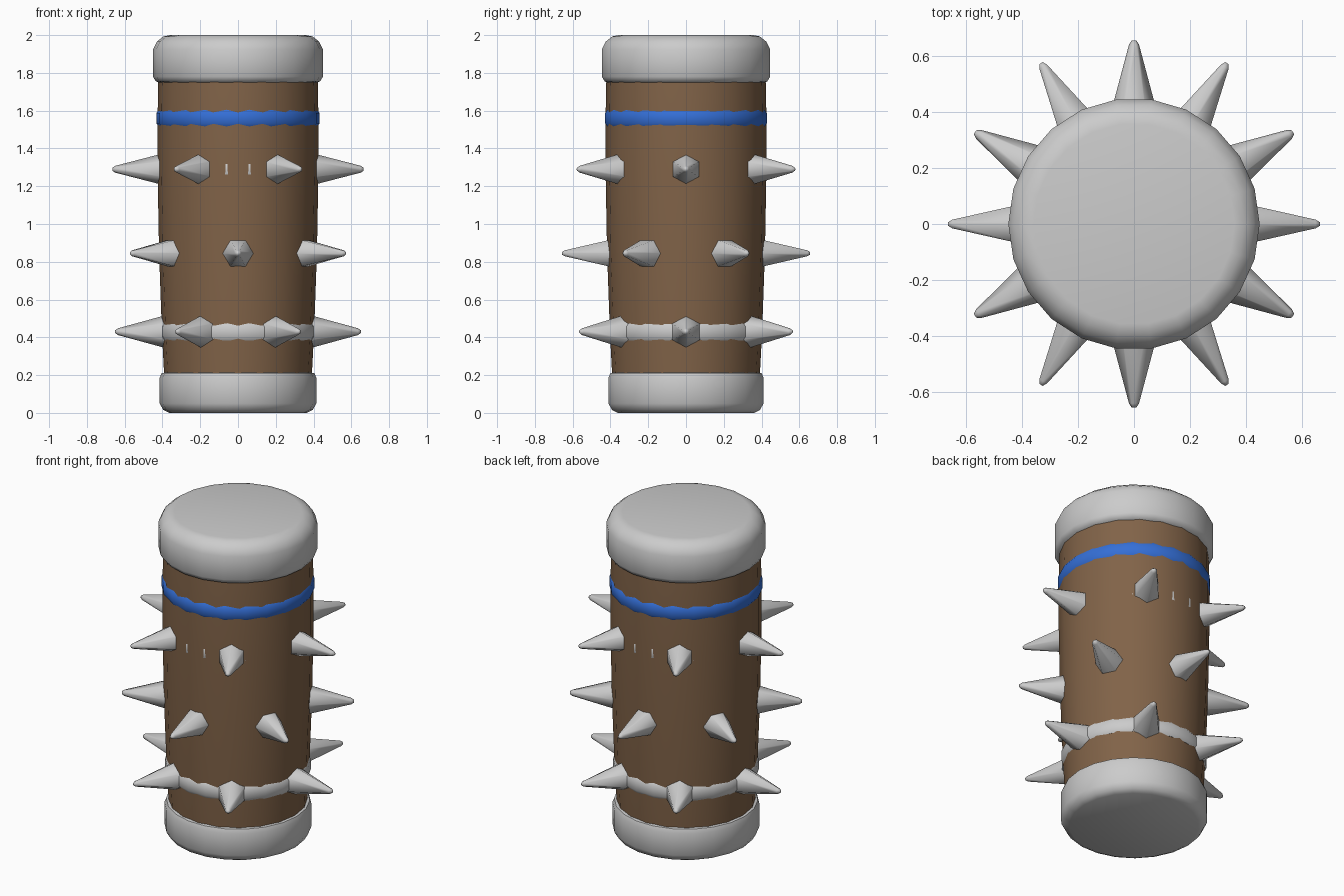
import bpy, bmesh
from math import radians, cos, sin, tau
from mathutils import Matrix

if "Cube" in bpy.data.objects:
    bpy.data.objects.remove(bpy.data.objects["Cube"])


def material(name, color):
    m = bpy.data.materials.new(name)
    m.diffuse_color = color
    m.use_nodes = True
    m.node_tree.nodes["Principled BSDF"].inputs["Base Color"].default_value = m.diffuse_color
    return m


def lathe(name, profile, sides, mat=None, closed=False, matrix=None, smooth=40):
    """Spin (radius, height) points round z; open profiles get end caps."""
    bm = bmesh.new()
    rings = [[bm.verts.new((r * cos(tau * i / sides), r * sin(tau * i / sides), z))
              for i in range(sides)] for r, z in profile]
    pairs = list(zip(rings, rings[1:]))
    if closed:
        pairs.append((rings[-1], rings[0]))
    else:
        bm.faces.new(rings[0][::-1])
        bm.faces.new(rings[-1])
    for a, b in pairs:
        for i in range(sides):
            j = (i + 1) % sides
            bm.faces.new((a[i], a[j], b[j], b[i]))
    bmesh.ops.recalc_face_normals(bm, faces=bm.faces)
    if matrix:
        bm.transform(matrix)
    me = bpy.data.meshes.new(name)
    bm.to_mesh(me)
    bm.free()
    for p in me.polygons:
        p.use_smooth = True
    me.set_sharp_from_angle(angle=radians(smooth))
    ob = bpy.data.objects.new(name, me)
    bpy.context.collection.objects.link(ob)
    if mat:
        me.materials.append(mat)
    return ob


wood = material("wood", (0.22, 0.125, 0.065, 1))
blue = material("blue", (0.035, 0.16, 0.68, 1))

# Slightly barrelled wooden post
lathe("post", [(0.385, 0.1), (0.392, 0.22), (0.403, 0.43), (0.418, 0.85),
               (0.426, 1.29), (0.426, 1.56), (0.422, 1.76), (0.415, 1.9)], 20, wood)

# End caps
lathe("bottom_cap", [(0.365, 0), (0.395, 0.015), (0.415, 0.05), (0.415, 0.185),
                     (0.405, 0.21), (0.37, 0.217)], 22)
lathe("top_cap", [(0.40, 1.742), (0.435, 1.755), (0.45, 1.78), (0.45, 1.925),
                  (0.43, 1.965), (0.395, 1.993), (0.36, 2.0)], 22)


# Bands round the post
def band(name, radius, z, h, mat=None):
    lathe(name, [(radius - 0.05, z - h), (radius - 0.012, z - h), (radius, z - h * 0.6),
                 (radius, z + h * 0.6), (radius - 0.012, z + h), (radius - 0.05, z + h)],
          22, mat, closed=True)


band("blue_band", 0.432, 1.56, 0.045, blue)
band("upper_band", 0.4215, 1.29, 0.045)
band("lower_band", 0.411, 0.43, 0.046)

# Three staggered rows of six-sided spikes
for row, (z, tip, turn) in enumerate([(0.43, 0.65, 0), (0.845, 0.657, 30), (1.29, 0.665, 0)]):
    for k in range(6):
        m = (Matrix.Translation((0, 0, z)) @ Matrix.Rotation(radians(turn + 60 * k), 4, 'Z')
             @ Matrix.Rotation(radians(90), 4, 'Y') @ Matrix.Rotation(radians(turn), 4, 'Z'))
        lathe(f"spike_{row + 1}_{k + 1}", [(0.088, 0.38), (0.018, tip - 0.015), (0.008, tip)],
              6, matrix=m, smooth=62)
